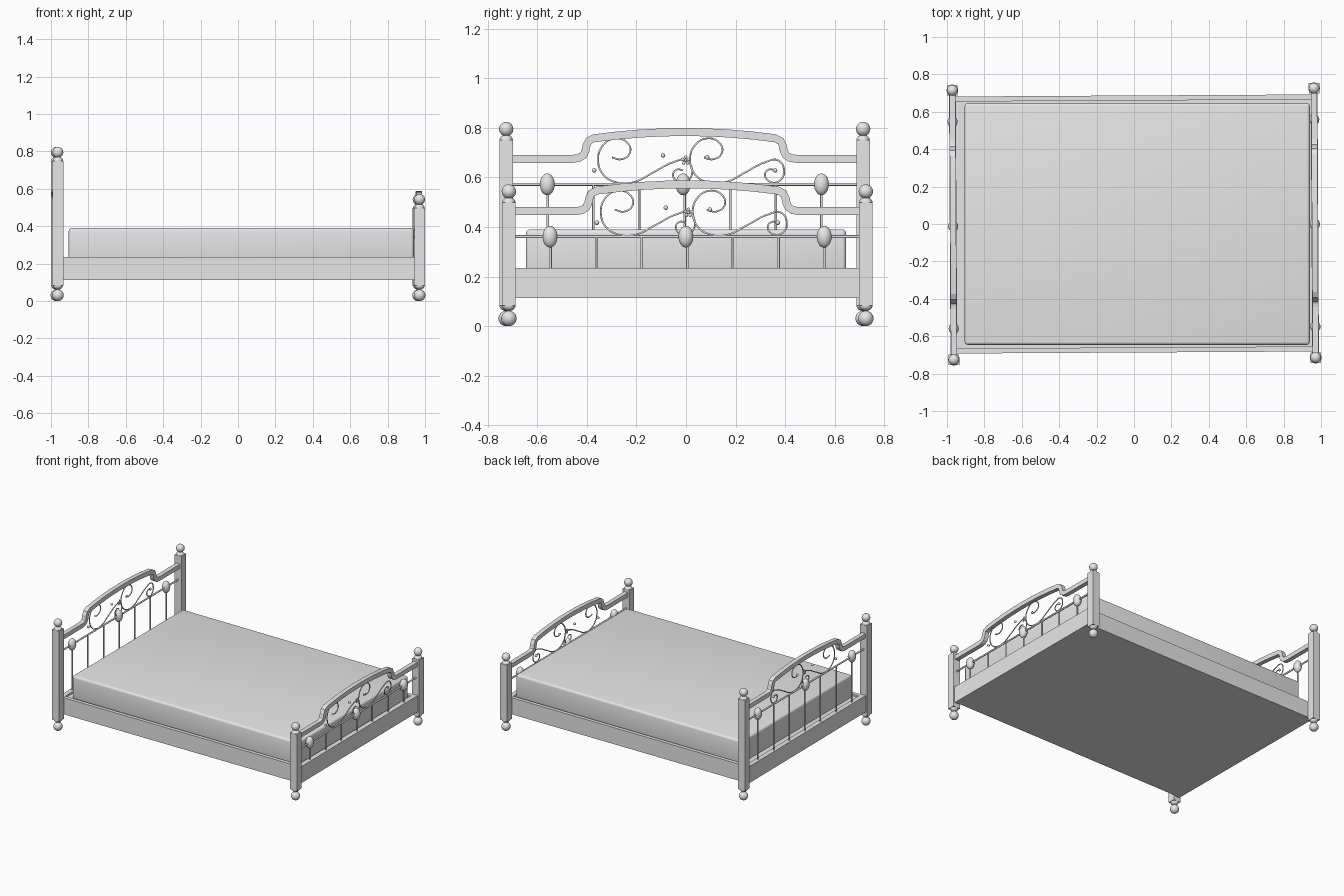
import bpy, bmesh, math
from mathutils import Matrix, Vector

if "Cube" in bpy.data.objects:
    bpy.data.objects.remove(bpy.data.objects["Cube"], do_unlink=True)

grey = bpy.data.materials.new("plain_grey")
grey.use_nodes = True
grey.diffuse_color = (0.8, 0.8, 0.8, 1)
grey.node_tree.nodes["Principled BSDF"].inputs["Base Color"].default_value = (0.8, 0.8, 0.8, 1)

SKEW = 0.0057      # the frame sits very slightly turned
END_X = 0.967      # centre plane of each end board
POST_Y = 0.72


def add_object(name, data, turn=True):
    data.materials.append(grey)
    obj = bpy.data.objects.new(name, data)
    bpy.context.collection.objects.link(obj)
    if turn:
        obj.rotation_euler.z = SKEW
    return obj


def finish(name, bm, smooth=False, turn=True):
    bmesh.ops.recalc_face_normals(bm, faces=bm.faces)
    mesh = bpy.data.meshes.new(name)
    bm.to_mesh(mesh)
    bm.free()
    if smooth:
        for poly in mesh.polygons:
            poly.use_smooth = True
        mesh.set_sharp_from_angle(angle=math.radians(50))
    return add_object(name, mesh, turn)


def add_box(bm, low, high):
    low, high = Vector(low), Vector(high)
    mat = Matrix.Translation((low + high) / 2) @ Matrix.Diagonal((*(high - low), 1))
    return bmesh.ops.create_cube(bm, size=1, matrix=mat)


def add_ball(bm, centre, radii):
    mat = Matrix.Translation(centre) @ Matrix.Diagonal((*radii, 1))
    bmesh.ops.create_uvsphere(bm, u_segments=20, v_segments=12, radius=1, matrix=mat)


def add_rod(bm, start, end, radius):
    start, end = Vector(start), Vector(end)
    span = end - start
    mat = Matrix.Translation((start + end) / 2) @ span.to_track_quat('Z', 'Y').to_matrix().to_4x4()
    bmesh.ops.create_cone(bm, cap_ends=True, segments=10, radius1=radius,
                          radius2=radius, depth=span.length, matrix=mat)


def add_bar(bm, x, path, half):
    """Square bar swept along a path in the y-z plane."""
    rings = []
    for i, p in enumerate(path):
        t = path[min(i + 1, len(path) - 1)] - path[max(i - 1, 0)]
        n = Vector((-t.y, t.x)).normalized() * half
        rings.append([bm.verts.new((x + sx * half, p.x + s * n.x, p.y + s * n.y))
                      for sx, s in ((-1, -1), (1, -1), (1, 1), (-1, 1))])
    for a, b in zip(rings, rings[1:]):
        for k in range(4):
            bm.faces.new((a[k], a[(k + 1) % 4], b[(k + 1) % 4], b[k]))
    bm.faces.new(rings[0])
    bm.faces.new(rings[-1])


# Scroll outline (across, above the thin rod)
SCROLL = [(.056, .109), (.093, .101), (.129, .129), (.117, .169), (.065, .185),
          (.016, .153), (0, .097), (.02, .04), (.073, .008), (.141, .008),
          (.222, .048), (.302, .089), (.355, .097), (.379, .06), (.363, .016),
          (.323, .010), (.302, .04), (.319, .06), (.343, .056)]

# Left half of the arched top rail, shoulder first
SHOULDER = [(-.7, .103), (-.45, .103), (-.425, .107), (-.408, .118), (-.4, .135),
            (-.396, .155), (-.387, .175), (-.365, .186)]


def scrollwork(name, x, rod_z):
    curve = bpy.data.curves.new(name, 'CURVE')
    curve.dimensions = '3D'
    curve.bevel_depth = 0.004
    curve.bevel_resolution = 1
    curve.resolution_u = 6
    for shift in (-0.349, 0.022):
        spline = curve.splines.new('BEZIER')
        spline.bezier_points.add(len(SCROLL) - 1)
        for bp, (u, v) in zip(spline.bezier_points, SCROLL):
            bp.co = (x, u + shift, rod_z + v)
            bp.handle_left_type = bp.handle_right_type = 'AUTO'
    add_object(name, curve)


def end_board(name, x, rod_z, post_top):
    # Square posts with rounded shoulders and ball ends
    posts, balls = bmesh.new(), bmesh.new()
    for y in (-POST_Y, POST_Y):
        add_box(posts, (x - .0285, y - .0275, .083), (x + .0285, y + .0275, post_top - .015))
        for z in (.083, post_top - .015):
            add_ball(balls, (x, y, z), (.027, .027, .022))
        add_ball(balls, (x, y, .031), (.031, .031, .031))
        add_ball(balls, (x, y, post_top + .03), (.029, .029, .029))
    finish(name + "_posts", posts)
    finish(name + "_post_balls", balls, smooth=True)

    # Lower panel
    panel = bmesh.new()
    add_box(panel, (x - .018, -.7, .113), (x + .018, .7, .235))
    finish(name + "_panel", panel)

    # Arched top rail
    arch = [(y, .211 - .025 * (y / .365) ** 2) for y in (-.27, -.18, -.09)]
    half = SHOULDER + arch
    path = half + [(0, .211)] + [(-y, z) for y, z in reversed(half)]
    rail = bmesh.new()
    add_bar(rail, x, [Vector((y, z + rod_z)) for y, z in path], .016)
    finish(name + "_top_rail", rail)

    # Thin rod and spindles
    rods = bmesh.new()
    add_rod(rods, (x, -.7, rod_z), (x, .7, rod_z), .006)
    for i in range(-3, 4):
        add_rod(rods, (x, i * .184, .23), (x, i * .184, rod_z), .005)
    finish(name + "_spindles", rods, smooth=True)

    # Egg ornaments, berries and centre flower
    eggs = bmesh.new()
    for y in (-.554, -.006, .552):
        add_ball(eggs, (x, y, rod_z), (.027, .03, .044))
    finish(name + "_egg_ornaments", eggs, smooth=True)
    berries = bmesh.new()
    for y, z in ((-.365, .056), (-.087, .117), (.091, .109), (.365, .056)):
        add_ball(berries, (x, y, rod_z + z), (.009, .009, .009))
    add_ball(berries, (x, .004, rod_z + .097), (.007, .006, .006))
    for k in range(5):
        a = math.tau * k / 5 + math.pi / 2
        add_ball(berries, (x, .004 + .013 * math.cos(a), rod_z + .097 + .013 * math.sin(a)),
                 (.004, .007, .007))
    finish(name + "_flower_and_berries", berries, smooth=True)
    scrollwork(name + "_scrolls", x, rod_z)


end_board("headboard", -END_X, .572, .765)
end_board("footboard", END_X, .361, .513)

# Solid bed base with raised side rails
base = bmesh.new()
add_box(base, (-.955, -.67, .113), (.955, .67, .222))
finish("bed_base", base)
for side, name in ((-1, "right_side_rail"), (1, "left_side_rail")):
    rail = bmesh.new()
    inner, outer = sorted((side * .66, side * .687))
    add_box(rail, (-.955, inner, .113), (.955, outer, .235))
    finish(name, rail)

# Mattress with softened edges
mattress = bmesh.new()
add_box(mattress, (-.905, -.646, .215), (.94, .646, .39))
bmesh.ops.bevel(mattress, geom=mattress.edges[:], offset=.016, segments=4,
                profile=.5, affect='EDGES')
finish("mattress", mattress, smooth=True, turn=False)
